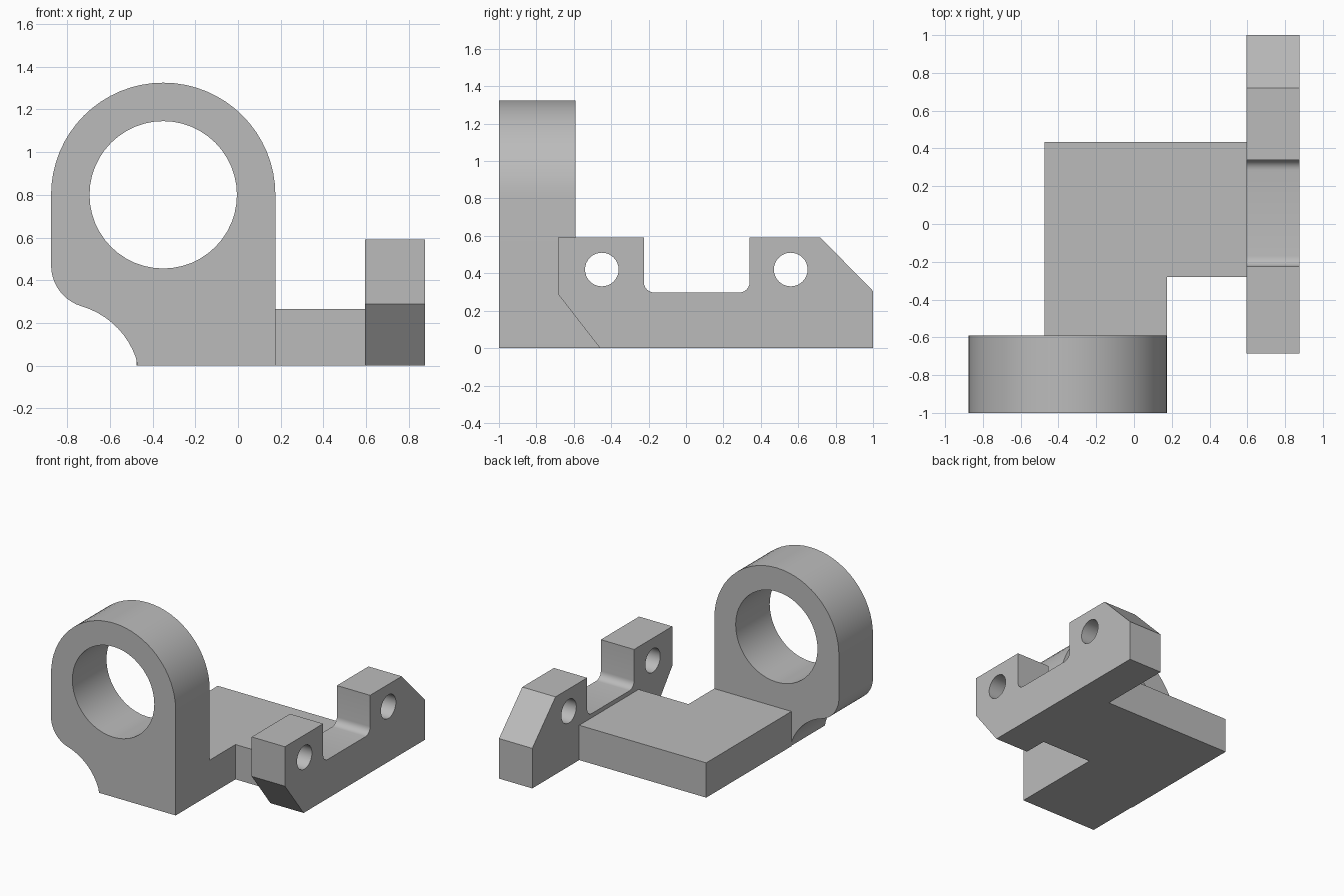
import bpy
import bmesh
from math import cos, sin, radians
from mathutils import Vector

if "Cube" in bpy.data.objects:
    bpy.data.objects.remove(bpy.data.objects["Cube"], do_unlink=True)

grey = bpy.data.materials.new("plain grey")
grey.use_nodes = True
colour = (0.5, 0.5, 0.5, 1)
grey.diffuse_color = colour
grey.node_tree.nodes["Principled BSDF"].inputs["Base Color"].default_value = colour


def arc(cx, cy, r, start, end, steps):
    """Points along an arc, angles in degrees."""
    angles = [radians(start + (end - start) * i / steps) for i in range(steps + 1)]
    return [(cx + r * cos(a), cy + r * sin(a)) for a in angles]


def circle(cx, cy, r, steps):
    return arc(cx, cy, r, 0, 360, steps)[:-1]


def extrude_profile(name, loops, place, depth):
    """Fill an outline with holes and extrude it into a solid."""
    bm = bmesh.new()
    for loop in loops:
        verts = [bm.verts.new(place(u, v)) for u, v in loop]
        for a, b in zip(verts, verts[1:] + verts[:1]):
            bm.edges.new((a, b))
    bmesh.ops.triangle_fill(bm, use_beauty=True, edges=bm.edges[:])
    result = bmesh.ops.extrude_face_region(bm, geom=bm.faces[:], use_keep_orig=True)
    moved = [g for g in result["geom"] if isinstance(g, bmesh.types.BMVert)]
    bmesh.ops.translate(bm, verts=moved, vec=Vector(depth))
    bmesh.ops.recalc_face_normals(bm, faces=bm.faces[:])
    mesh = bpy.data.meshes.new(name)
    bm.to_mesh(mesh)
    bm.free()
    mesh.materials.append(grey)
    obj = bpy.data.objects.new(name, mesh)
    bpy.context.collection.objects.link(obj)
    bpy.ops.object.select_all(action="DESELECT")
    obj.select_set(True)
    bpy.context.view_layer.objects.active = obj
    bpy.ops.object.shade_smooth_by_angle(angle=radians(30))
    return obj


# Upright ring lug: round head, filleted shoulder and scooped foot
lug = [(0.175, 0)] + arc(-0.35, 0.8, 0.525, 0, 180, 32)
lug += arc(-0.675, 0.47, 0.2, 180, 253.6, 10)
lug += arc(-0.84, -0.09, 0.384, 73.6, 13.6, 10)[1:-1] + [(-0.47, 0)]
extrude_profile("ring_lug", [lug, circle(-0.35, 0.8, 0.345, 48)],
                lambda u, v: (u, -1, v), (0, 0.41, 0))

# Stepped base plate
base = [(-0.475, -0.59), (0.175, -0.59), (0.175, -0.28),
        (0.595, -0.28), (0.595, 0.435), (-0.475, 0.435)]
extrude_profile("base_plate", [base], lambda u, v: (u, v, 0), (0, 0, 0.265))

# Notched side rail with chamfered ends and two bolt holes
rail = [(-0.46, 0), (1, 0), (1, 0.305), (0.72, 0.59), (0.34, 0.59)]
rail += arc(0.285, 0.352, 0.055, 0, -90, 6)
rail += arc(-0.17, 0.352, 0.055, 270, 180, 6)
rail += [(-0.225, 0.59), (-0.685, 0.59), (-0.685, 0.29)]
holes = [circle(y, 0.42, 0.09, 32) for y in (-0.45, 0.56)]
extrude_profile("side_rail", [rail] + holes,
                lambda u, v: (0.595, u, v), (0.28, 0, 0))
